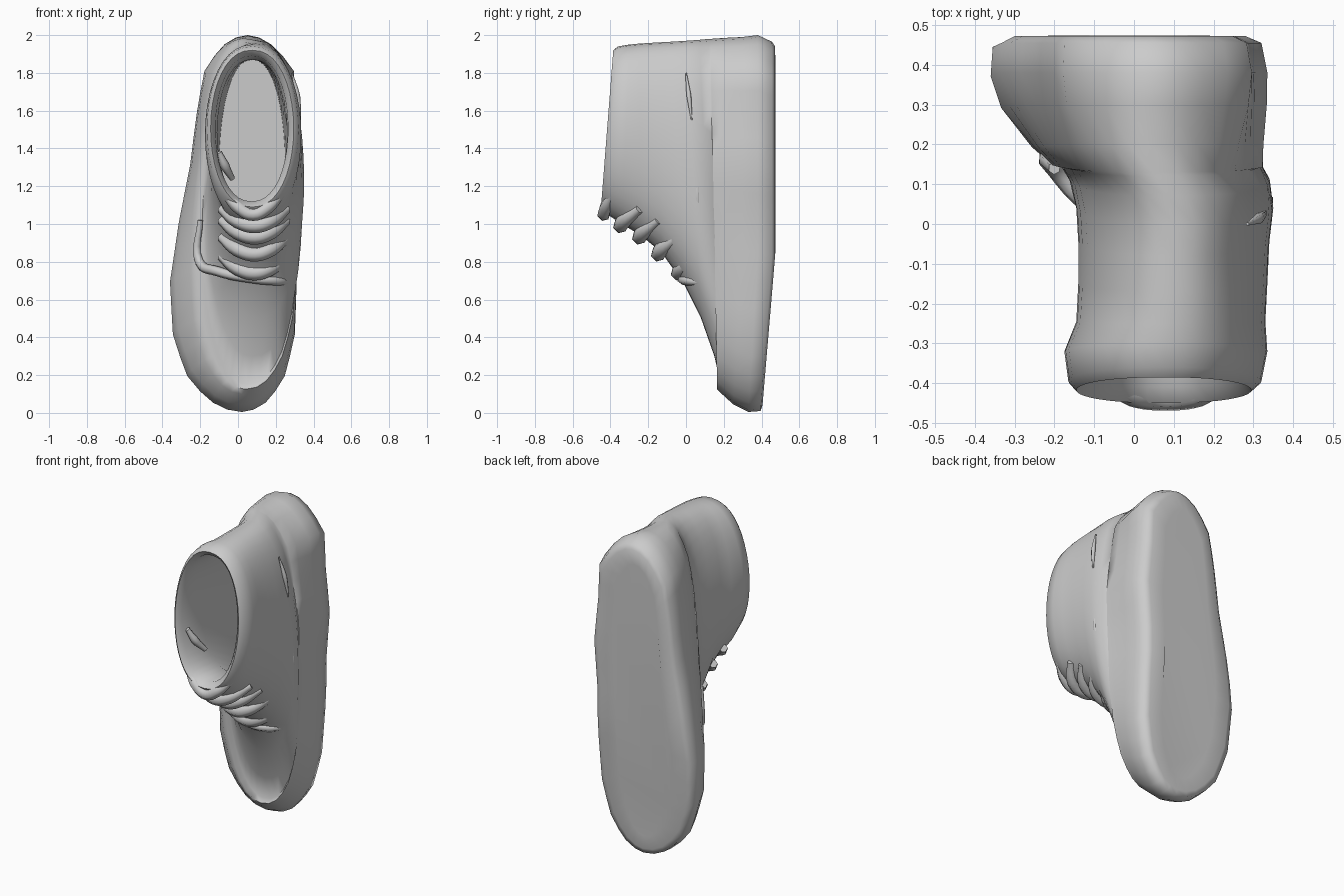
import bpy, bmesh, math

if "Cube" in bpy.data.objects:
    bpy.data.objects.remove(bpy.data.objects["Cube"])

# Sole outline half-widths sampled every 18 degrees from toe to heel
LEFT = [.02, -.13, -.265, -.34, -.355, -.31, -.25, -.215, -.175, -.07, .05]
RIGHT = [.02, .15, .255, .31, .32, .32, .345, .315, .305, .18, .05]
HALF = 20


def sample(table, f):
    p = f * (len(table) - 1)
    i = min(int(p), len(table) - 2)
    return table[i] + (table[i + 1] - table[i]) * (p - i)


def ring(y_toe, y_heel, z_toe, z_heel, xl, xr, blend):
    """Closed section: sole outline (blend 0) to rounded oval (blend 1)."""
    pts = []
    for i in range(2 * HALF):
        right = i > HALF
        f = (2 * HALF - i if right else i) / HALF
        a = f * math.pi
        t = (1 - math.cos(a)) / 2
        if right:
            sx = sample(RIGHT, f) / .345 * xr
        else:
            sx = sample(LEFT, f) / .355 * -xl
        w = abs(math.sin(a)) ** .88 * (xr - xl) / 2
        ox = (xl + xr) / 2 + (w if right else -w)
        g = min(1, t * 2.4) if blend < .2 else t
        pts.append((sx + (ox - sx) * blend, y_toe + (y_heel - y_toe) * g,
                    z_toe + (z_heel - z_toe) * t))
    return pts


def smooth(ob, angle):
    bpy.ops.object.select_all(action='DESELECT')
    ob.select_set(True)
    bpy.context.view_layer.objects.active = ob
    bpy.ops.object.shade_smooth_by_angle(angle=math.radians(angle))


def loft(name, sections):
    bm = bmesh.new()
    rings = [[bm.verts.new(p) for p in ring(*s)] for s in sections]
    n = 2 * HALF
    for a, b in zip(rings, rings[1:]):
        for i in range(n):
            j = (i + 1) % n
            bm.faces.new((a[i], a[j], b[j], b[i]))
    bm.faces.new(rings[0])
    bm.faces.new(rings[-1])
    bmesh.ops.recalc_face_normals(bm, faces=bm.faces)
    me = bpy.data.meshes.new(name)
    bm.to_mesh(me)
    bm.free()
    ob = bpy.data.objects.new(name, me)
    bpy.context.collection.objects.link(ob)
    smooth(ob, 75)
    return ob


def cord(name, points, radius, taper=.6):
    cu = bpy.data.curves.new(name, 'CURVE')
    cu.dimensions = '3D'
    cu.bevel_depth = radius
    cu.bevel_resolution = 1
    cu.resolution_u = 5
    cu.use_fill_caps = True
    sp = cu.splines.new('BEZIER')
    sp.bezier_points.add(len(points) - 1)
    for k, (bp, co) in enumerate(zip(sp.bezier_points, points)):
        bp.co = co
        bp.handle_left_type = bp.handle_right_type = 'AUTO'
        bp.radius = taper if k in (0, len(points) - 1) else 1
    ob = bpy.data.objects.new(name, cu)
    bpy.context.collection.objects.link(ob)
    return ob


# Shoe body: sole, sidewall, toe box, collar rim, then the inner lining
loft("shoe_body", [
    (.405, .473, .12, 1.85, -.22, .18, 0),
    (.405, .472, .04, 1.94, -.32, .28, 0),
    (.395, .455, .01, 1.965, -.355, .32, 0),
    (.33, .38, .005, 2.0, -.36, .335, 0),
    (.25, .30, .045, 1.99, -.335, .335, .1),
    (.19, .20, .10, 1.985, -.262, .33, .4),
    (.165, .13, .125, 1.98, -.215, .33, .6),
    (.185, .12, .15, 1.98, -.195, .325, .7),
    (.15, .07, .30, 1.975, -.165, .345, .85),
    (.08, 0, .50, 1.97, -.145, .35, 1),
    (-.01, -.08, .68, 1.965, -.14, .34, 1),
    (-.13, -.17, .85, 1.96, -.14, .335, 1),
    (-.24, -.25, .94, 1.955, -.145, .33, 1),
    (-.34, -.30, 1.0, 1.95, -.175, .335, 1),
    (-.43, -.36, 1.06, 1.94, -.165, .32, 1),
    (-.45, -.385, 1.09, 1.92, -.145, .295, 1),
    (-.41, -.36, 1.12, 1.89, -.12, .265, 1),
    (-.20, -.25, 1.10, 1.87, -.11, .26, 1),
    (.10, 0, .90, 1.87, -.11, .26, 1),
    (.35, .35, .75, 1.87, -.10, .25, 1),
])

# Lace rows across the instep
for k, (z, y) in enumerate([(.75, -.03), (.85, -.135), (.94, -.235), (1.0, -.335)]):
    cord(f"lace_{k + 1}", [(-.09, y + .09, z + .08), (0, y + .005, z + .015),
                           (.09, y - .012, z - .01), (.17, y + .005, z + .015),
                           (.26, y + .09, z + .08)], .04)

# Tongue lip in front of the opening
cord("tongue_lip", [(-.07, -.39, 1.16), (0, -.425, 1.09), (.08, -.435, 1.05),
                    (.16, -.425, 1.09), (.23, -.39, 1.16)], .035)

# Loose lining fold inside the opening
cord("lining_fold", [(-.10, -.36, 1.38), (-.07, -.33, 1.31), (-.03, -.28, 1.24)], .025)

# Front edge of the eyestay panel where it overlaps the toe box
cord("eyestay_edge", [(-.20, .14, 1.02), (-.205, .15, .80), (-.11, .05, .75),
                      (.09, -.02, .71), (.2, .01, .70), (.275, .10, .69)], .026)

# Raised seams on the outer side
cord("side_seam_upper", [(.285, 0, 1.8), (.315, .015, 1.68), (.33, .03, 1.55)], .014, .3)
cord("side_seam_lower", [(.335, .06, 1.3), (.337, .06, 1.15), (.325, .07, 1.0)], .014, .3)
